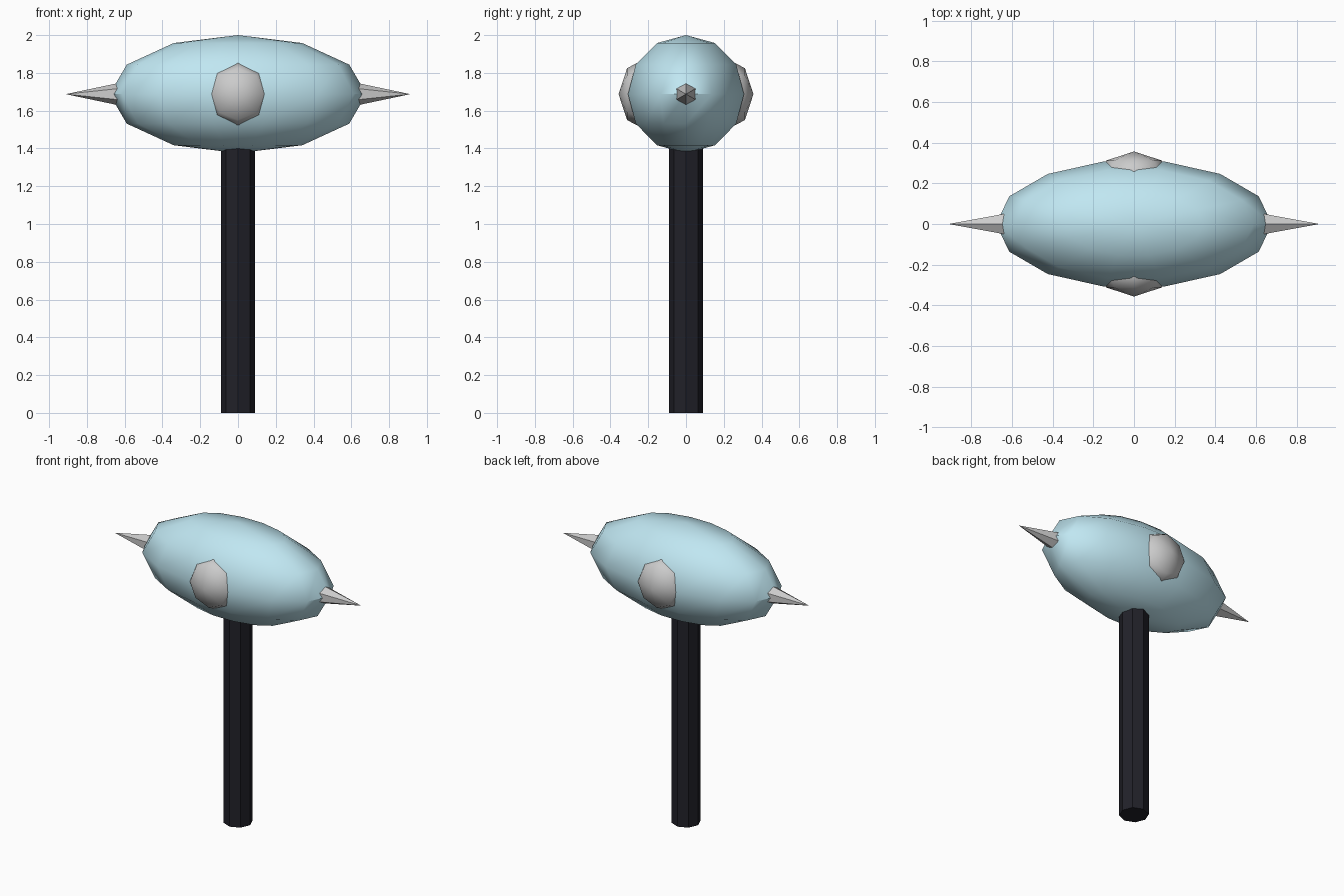
import bpy, bmesh
from math import sin, cos, pi, radians
from mathutils import Matrix

if "Cube" in bpy.data.objects:
    bpy.data.objects.remove(bpy.data.objects["Cube"])

CZ = 1.6875  # height of the head's centre


def material(name, rgb):
    m = bpy.data.materials.new(name)
    m.diffuse_color = (*rgb, 1)
    m.use_nodes = True
    m.node_tree.nodes["Principled BSDF"].inputs["Base Color"].default_value = m.diffuse_color
    return m


def lathe(name, profile, sides, matrix, angle=0, mat=None):
    """Revolve (radius, height) points about z; zero radius makes a pole."""
    bm = bmesh.new()
    rings = []
    for r, h in profile:
        if r < 1e-6:
            rings.append([bm.verts.new((0, 0, h))] * sides)
        else:
            rings.append([bm.verts.new((r * cos(2 * pi * i / sides),
                                        r * sin(2 * pi * i / sides), h))
                          for i in range(sides)])
    for a, b in zip(rings, rings[1:]):
        for i in range(sides):
            j = (i + 1) % sides
            bm.faces.new(dict.fromkeys((a[i], a[j], b[j], b[i])))
    bm.transform(matrix)
    bmesh.ops.recalc_face_normals(bm, faces=bm.faces)
    mesh = bpy.data.meshes.new(name)
    bm.to_mesh(mesh)
    bm.free()
    ob = bpy.data.objects.new(name, mesh)
    bpy.context.collection.objects.link(ob)
    if mat:
        mesh.materials.append(mat)
    if angle:
        bpy.ops.object.select_all(action='DESELECT')
        ob.select_set(True)
        bpy.context.view_layer.objects.active = ob
        bpy.ops.object.shade_smooth_by_angle(angle=radians(angle))
    return ob


blue = material("pale_blue", (0.53, 0.80, 0.89))
black = material("black", (0.015, 0.015, 0.022))
centre = Matrix.Translation((0, 0, CZ))

# Handle
lathe("handle", [(0, 0), (0.09, 0), (0.09, 1.5), (0, 1.5)], 8,
      Matrix.Identity(4), 30, black)

# Stretched ball head
ball = [(abs(sin(pi * k / 6)) if 0 < k < 6 else 0, -cos(pi * k / 6)) for k in range(7)]
lathe("head", ball, 14, centre @ Matrix.Diagonal((0.68, 0.315, 0.3125, 1)), 50, blue)

for side, s in (("right", 1), ("left", -1)):
    # End spikes, six-sided, pointing along x
    lathe(f"{side}_spike", [(0, 0.58), (0.07, 0.58), (0, 0.912)], 6,
          centre @ Matrix.Rotation(s * pi / 2, 4, 'Y'))

for side, s in (("front", 1), ("back", -1)):
    # Shallow domed bosses on the front and back
    lathe(f"{side}_boss", [(0, 0.15), (0.165, 0.15), (0.165, 0.26), (0.137, 0.312), (0, 0.357)],
          8, centre @ Matrix.Rotation(s * pi / 2, 4, 'X'), 50)
